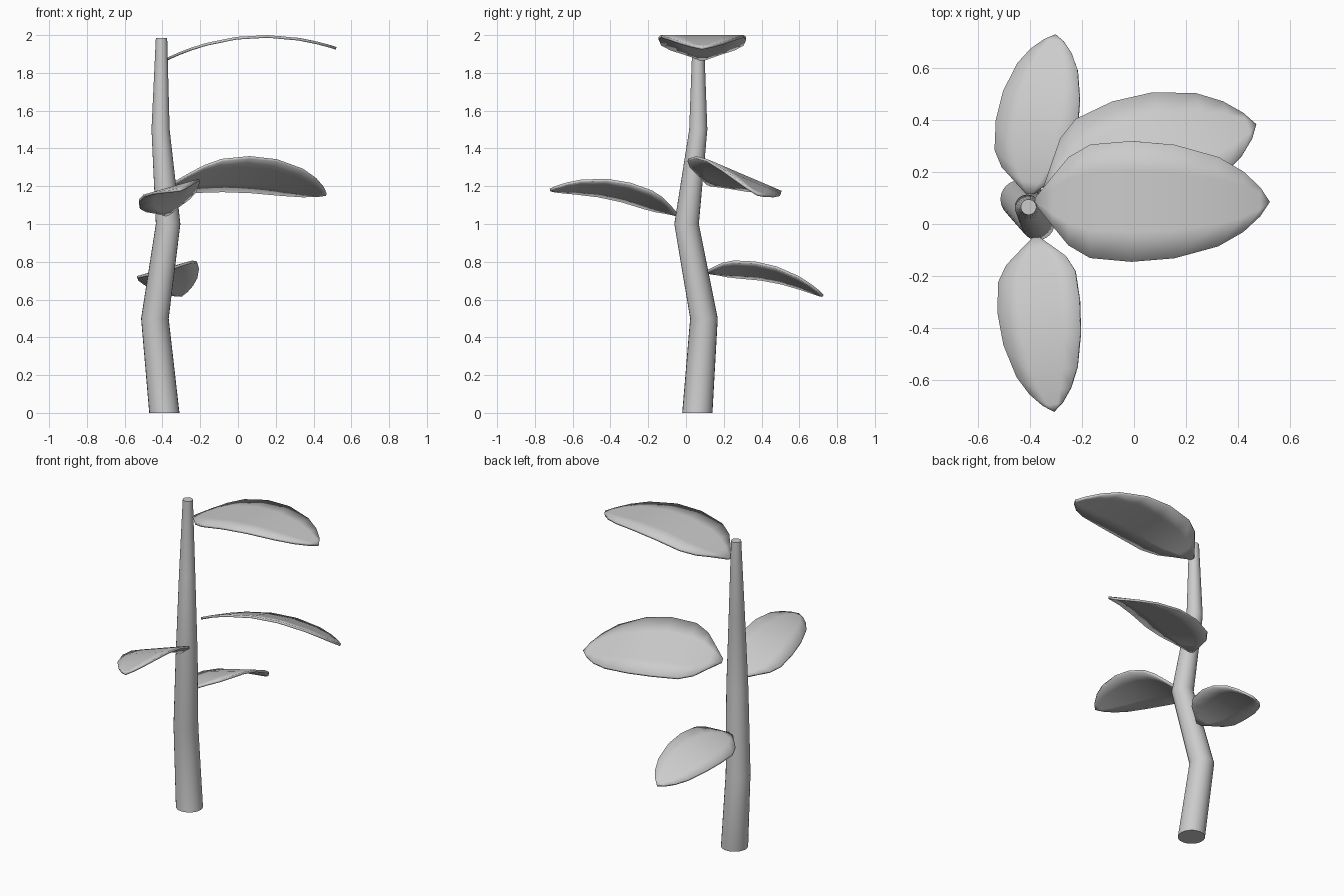
import bpy, bmesh, math
from mathutils import Vector, Matrix

if "Cube" in bpy.data.objects:
    bpy.data.objects.remove(bpy.data.objects["Cube"])


def finish(bm, name):
    bmesh.ops.remove_doubles(bm, verts=bm.verts, dist=0.0005)
    bmesh.ops.recalc_face_normals(bm, faces=bm.faces)
    me = bpy.data.meshes.new(name)
    bm.to_mesh(me)
    bm.free()
    ob = bpy.data.objects.new(name, me)
    bpy.context.collection.objects.link(ob)
    bpy.ops.object.select_all(action='DESELECT')
    ob.select_set(True)
    bpy.context.view_layer.objects.active = ob
    bpy.ops.object.shade_smooth_by_angle(angle=math.radians(35))
    return ob


# Crooked, tapering stem: centre x, y, z and radius of each ring
RINGS = [(-0.39, 0.06, 0, 0.08), (-0.44, 0.095, 0.5, 0.073),
         (-0.37, 0.003, 1.0, 0.065), (-0.41, 0.065, 1.5, 0.048),
         (-0.405, 0.065, 1.985, 0.03)]
SIDES = 24
bm = bmesh.new()
loops = []
for x, y, z, r in RINGS:
    loops.append([bm.verts.new((x + r * math.cos(math.tau * i / SIDES),
                                y + r * math.sin(math.tau * i / SIDES), z))
                  for i in range(SIDES)])
for a, b in zip(loops, loops[1:]):
    for i in range(SIDES):
        j = (i + 1) % SIDES
        bm.faces.new((a[i], a[j], b[j], b[i]))
bm.faces.new(loops[0][::-1])
bm.faces.new(loops[-1])
finish(bm, "stem")

# Leaf outline: position along the length, half width as a share of the widest
OUTLINE = [(0, 0.05), (0.077, 0.41), (0.146, 0.73), (0.24, 0.94), (0.417, 1),
           (0.6, 0.94), (0.785, 0.74), (0.89, 0.50), (0.96, 0.24), (1, 0)]
ACROSS = (-1, -0.5, 0, 0.5, 1)


def leaf(name, base, tip, half_width, roll):
    """Arched leaf blade from base to tip, rolled about its own length."""
    base, tip = Vector(base), Vector(tip)
    length = (tip - base).length
    along = (tip - base).normalized()
    turn = Matrix.Rotation(math.radians(roll), 3, along)
    side = turn @ Vector((0, 0, 1)).cross(along).normalized()
    up = along.cross(side)
    bm = bmesh.new()
    rows = []
    for u, w in OUTLINE:
        mid = base + along * length * u + up * 0.4 * length * u * (1 - u)
        rows.append([bm.verts.new(mid + side * v * w * half_width)
                     for v in ACROSS])
    for a, b in zip(rows, rows[1:]):
        for i in range(len(ACROSS) - 1):
            bm.faces.new((a[i], b[i], b[i + 1], a[i + 1]))
    ob = finish(bm, name)
    mod = ob.modifiers.new("thickness", 'SOLIDIFY')
    mod.thickness = 0.014
    mod.offset = 0


leaf("leaf_low_back", (-0.40, 0.11, 0.745), (-0.30, 0.725, 0.62), 0.163, -16)
leaf("leaf_mid_front", (-0.375, -0.05, 1.05), (-0.305, -0.72, 1.18), 0.165, 16)
leaf("leaf_mid_right", (-0.345, 0.12, 1.21), (0.468, 0.38, 1.155), 0.238, -22)
leaf("leaf_top", (-0.378, 0.088, 1.872), (0.52, 0.085, 1.93), 0.232, 0)
